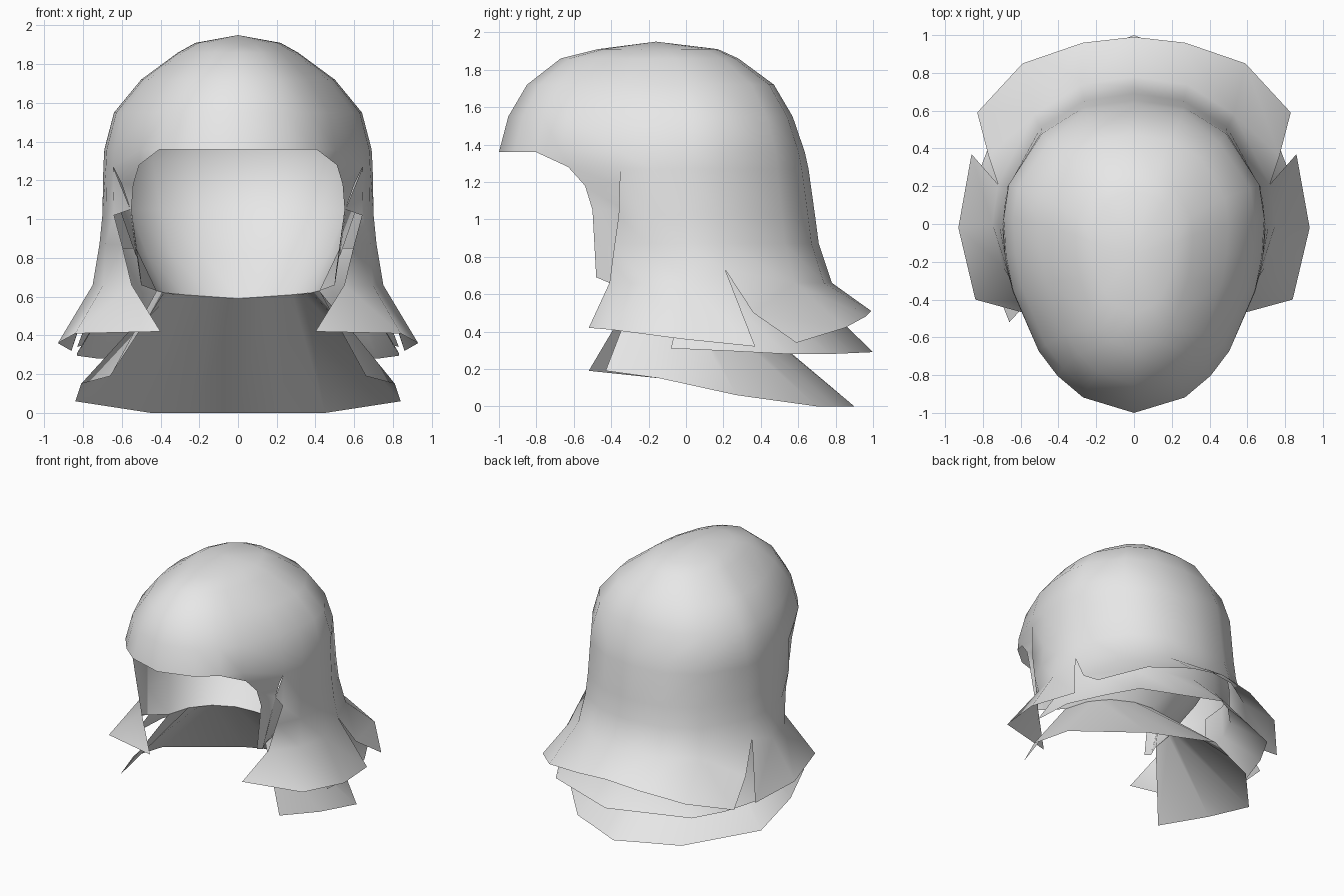
import bpy, bmesh, math
from mathutils import Vector

if "Cube" in bpy.data.objects:
    bpy.data.objects.remove(bpy.data.objects["Cube"])

grey = bpy.data.materials.new("pale_grey")
grey.diffuse_color = (0.8, 0.8, 0.8, 1)
grey.use_nodes = True
grey.node_tree.nodes["Principled BSDF"].inputs["Base Color"].default_value = grey.diffuse_color


def sheet(name, polys, mirror=True, core=0.9):
    """Open smooth sheet from polygons; shared corners are welded."""
    bm = bmesh.new()
    for poly in polys:
        bm.faces.new([bm.verts.new(p) for p in poly])
    bmesh.ops.remove_doubles(bm, verts=bm.verts, dist=0.002)
    # outward normals, away from a core point on the head axis
    bm.normal_update()
    for f in bm.faces:
        if f.normal.dot(f.calc_center_median() - Vector((0, 0, core))) < 0:
            f.normal_flip()
        f.smooth = True
    me = bpy.data.meshes.new(name)
    bm.to_mesh(me)
    bm.free()
    me.materials.append(grey)
    ob = bpy.data.objects.new(name, me)
    bpy.context.collection.objects.link(ob)
    if mirror:
        mod = ob.modifiers.new("Mirror", 'MIRROR')
        mod.merge_threshold = 0.002
    return ob


def strips(upper, lower):
    """Quads between two rows of points."""
    return [[upper[i], lower[i], lower[i + 1], upper[i + 1]]
            for i in range(len(upper) - 1)]


# Head cross-sections: height, front y, back y, half width, centre y
RINGS = [(1.91, -0.47, 0.17, 0.22, -0.10), (1.86, -0.67, 0.28, 0.31, -0.06),
         (1.72, -0.85, 0.47, 0.50, 0.0), (1.55, -0.95, 0.57, 0.64, 0.03),
         (1.36, -1.00, 0.635, 0.69, 0.03)]
LOW = [(1.27, -0.94, 0.655, 0.695, 0), (1.02, -0.78, 0.69, 0.70, 0),
       (0.87, -0.70, 0.71, 0.715, 0), (0.66, -0.60, 0.78, 0.75, 0)]


def on_ring(ring, deg):
    z, f, b, w, c = ring
    k, s = math.cos(math.radians(deg)), max(0, math.sin(math.radians(deg)))
    if deg == 180:
        s = 0
    if k > 0:
        return (w * s, c + k * (f - c), z)
    return (w * s ** 0.87, c - k * (b - c), z)      # fuller at the back


# Crown and fringe
BACK = [90, 107, 138, 161, 180]
angles = [0, 23, 36, 47, 68, 79] + BACK
rows = [[on_ring(r, a) for a in angles] for r in RINGS]
crown = (0, -0.16, 1.95)
shell = [[crown, rows[0][i], rows[0][i + 1]] for i in range(len(angles) - 1)]
for a, b in zip(rows, rows[1:]):
    shell += strips(a, b)

# Sides and back, with the front edge sweeping forward lower down
fronts = [(68, 79), (62, 76), (57, 73), (47, 68)]
low = [[on_ring(r, a) for a in list(f) + BACK] for r, f in zip(LOW, fronts)]
low[1][0] = (0.64, -0.36, 1.02)
low[-1][3] = (0.72, 0.21, 0.73)      # top of the side slit
shell += strips(rows[-1][4:], low[0])
for a, b in zip(low, low[1:]):
    shell += strips(a, b)

# Flared side panel, slit, then flared back panel
side_hem = [(0.40, -0.52, 0.42), (0.84, -0.40, 0.41), (0.93, -0.02, 0.36), (0.86, 0.37, 0.32)]
back_hem = [(0.83, 0.59, 0.34), (0.59, 0.85, 0.42), (0.27, 0.96, 0.48), (0, 0.99, 0.51)]
shell += strips(low[-1][:4], side_hem)
shell += [[low[-1][3], (0.77, 0.36, 0.50), back_hem[0], back_hem[1], low[-1][4]]]
shell += strips(low[-1][4:], back_hem[1:])

# Narrow lock in front of each ear, folding in behind the side panel
temple, fold = low[0][0], (0.555, -0.33, 1.05)
inner = [(0.51, -0.63, 1.28), (0.54, -0.54, 1.18), (0.55, -0.50, 1.05), (0.50, -0.48, 0.69)]
outer = [temple, (0.60, -0.345, 1.18), fold, (0.50, -0.41, 0.66)]
shell += strips(inner, outer)
shell += [[rows[-1][2], inner[0], rows[-1][3]],
          [rows[-1][3], inner[0], outer[0], rows[-1][4]],
          [temple, fold, low[1][0]]]
sheet("hair_shell", shell)

# Inner layer: follows the head, then draws in to the nape
nape = [
    [temple, (0.66, 0, 1.30), (0.58, 0.28, 1.30), (0.44, 0.47, 1.30), (0.22, 0.59, 1.30), (0, 0.62, 1.30)],
    [fold, (0.61, -0.03, 1.05), (0.56, 0.24, 1.05), (0.40, 0.43, 1.05), (0.20, 0.51, 1.05), (0, 0.54, 1.05)],
    [(0.53, -0.37, 0.86), (0.53, -0.10, 0.82), (0.47, 0.12, 0.82), (0.34, 0.29, 0.82),
     (0.18, 0.36, 0.82), (0, 0.38, 0.82)],
    [(0.50, -0.41, 0.66), (0.42, -0.26, 0.63), (0.38, -0.07, 0.62), (0.28, 0.08, 0.61),
     (0.14, 0.17, 0.60), (0, 0.20, 0.59)]]
lining = []
for a, b in zip(nape, nape[1:]):
    lining += strips(a, b)
cap = [[on_ring((z - 0.03, f + 0.03, b - 0.025, w - 0.025, c), a)
        for a in [0, 23, 36, 47, 68, 90, 117, 138, 161, 180]]
       for z, f, b, w, c in RINGS[:-1]]
top = (0, -0.16, 1.915)
lining += [[top, cap[0][i], cap[0][i + 1]] for i in range(9)]
for a, b in zip(cap, cap[1:]):
    lining += strips(a, b)
lining += strips(cap[-1][4:], nape[0])
sheet("inner_layer", lining)

# Middle layer under the back panel
mid_root = [(0.68, -0.02, 0.85), (0.66, 0.18, 0.85), (0.59, 0.36, 0.85),
            (0.45, 0.50, 0.85), (0.23, 0.60, 0.85), (0, 0.63, 0.85)]
mid_top = [(0.67, -0.02, 0.58), (0.66, 0.20, 0.60), (0.58, 0.37, 0.61),
           (0.45, 0.50, 0.62), (0.24, 0.61, 0.62), (0, 0.66, 0.62)]
mid_hem = [(0.83, -0.08, 0.31), (0.83, 0.25, 0.295), (0.72, 0.54, 0.28),
           (0.59, 0.77, 0.28), (0.28, 0.89, 0.285), (0, 1.0, 0.29)]
sheet("middle_layer", strips(mid_root, mid_top) + strips(mid_top, mid_hem), core=0)

# Lowest layer, flaring from the nape; its left end reaches further forward
low_top = [(0.42, -0.26, 0.63), (0.38, -0.07, 0.62), (0.34, 0.0, 0.615),
           (0.28, 0.08, 0.61), (0.14, 0.17, 0.60), (0, 0.20, 0.59)]
low_hem = [(0.66, -0.43, 0.19), (0.81, -0.14, 0.15), (0.84, 0.27, 0.06),
           (0.45, 0.70, 0), (0.22, 0.80, 0), (0, 0.90, 0)]


def both_sides(pts, reach):
    left = [(-x, y - (reach if i == 0 else 0), z) for i, (x, y, z) in enumerate(pts)]
    return pts + left[-2::-1]


sheet("lower_layer", strips(both_sides(low_top, 0), both_sides(low_hem, 0.09)),
      mirror=False, core=-0.5)
